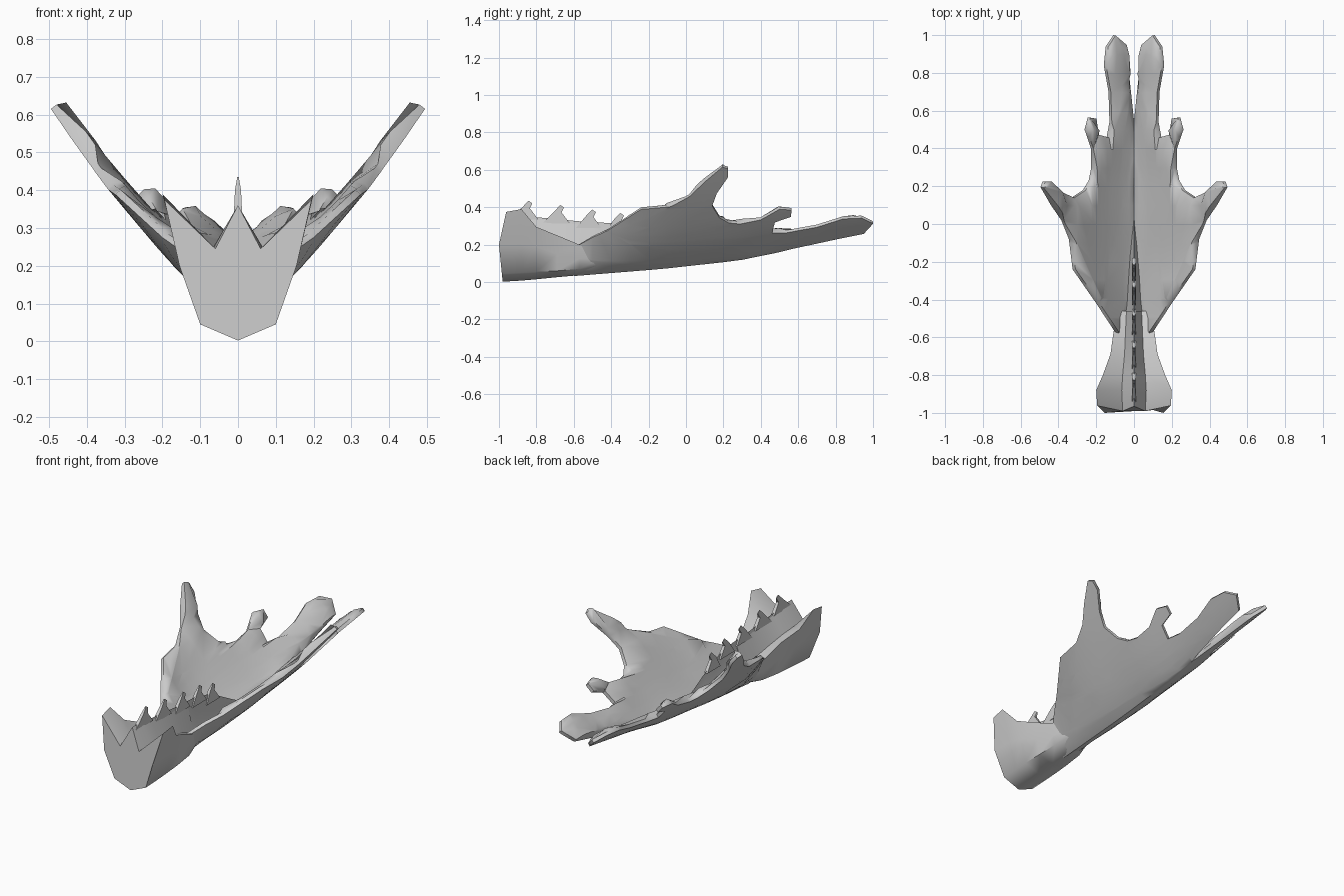
import bpy, bmesh

if "Cube" in bpy.data.objects:
    bpy.data.objects.remove(bpy.data.objects["Cube"])


def lerp(pts, t):
    for (a, u), (b, v) in zip(pts, pts[1:]):
        if t <= b:
            return u + (v - u) * max(0, (t - a) / (b - a))
    return pts[-1][1]


def add_object(bm, name):
    me = bpy.data.meshes.new(name)
    bm.to_mesh(me)
    bm.free()
    ob = bpy.data.objects.new(name, me)
    bpy.context.collection.objects.link(ob)
    bpy.ops.object.select_all(action='DESELECT')
    bpy.context.view_layer.objects.active = ob
    ob.select_set(True)
    return ob


def loft(name, rings, angle=.6):
    bm = bmesh.new()
    vs = [[bm.verts.new(p) for p in r] for r in rings]
    n = len(vs[0])
    for a, b in zip(vs, vs[1:]):
        for i in range(n):
            j = (i + 1) % n
            bm.faces.new((a[i], a[j], b[j], b[i]))
    bm.faces.new(vs[0])
    bm.faces.new(vs[-1])
    bmesh.ops.recalc_face_normals(bm, faces=bm.faces)
    add_object(bm, name)
    bpy.ops.object.shade_smooth_by_angle(angle=angle)


# Curved dish along y: keel height, half width, rise at that width, curve power
KEEL = [(-1, 0), (-.13, .07), (.28, .115), (.55, .17), (.85, .215), (1, .235)]
WIDTH = [(-.58, .095), (-.5, .145), (-.42, .2), (-.24, .325), (-.05, .37), (1, .37)]
RISE = [(-.58, .16), (-.5, .192), (-.42, .228), (-.24, .328), (-.05, .354), (1, .354)]
POWER = [(-.6, 2.4), (-.5, 1.9), (-.4, 1.5), (-.23, 1.35), (0, 1.25), (1, 1.25)]


def height(x, y):
    return lerp(KEEL, y) + lerp(RISE, y) * (abs(x) / lerp(WIDTH, y)) ** lerp(POWER, y)


# Half plan outline with side horn, small prong and tail prong
outline = [(0, -.6), (.095, -.58), (.2, -.42), (.325, -.24), (.345, -.08),
           (.385, .02), (.44, .1), (.495, .195), (.485, .225), (.45, .225),
           (.385, .165), (.33, .14), (.27, .18), (.24, .23), (.228, .29), (.228, .4),
           (.262, .5), (.245, .565), (.212, .56), (.2, .475), (.145, .46),
           (.13, .54), (.135, .7), (.16, .84), (.15, .94), (.11, 1.0),
           (.05, .95), (.035, .78), (.012, .57), (0, .49)]
bm = bmesh.new()
face = bm.faces.new([bm.verts.new((x, y, 0)) for x, y in outline])
face.normal_update()
bmesh.ops.triangulate(bm, faces=[face], ngon_method='EAR_CLIP')
cuts = [((x, 0, 0), (1, 0, 0)) for x in (.05, .09, .17, .25, .33, .41)]
cuts += [((0, y / 100, 0), (0, 1, 0)) for y in range(-50, 100, 10)]
for co, no in cuts:
    bmesh.ops.bisect_plane(bm, geom=bm.verts[:] + bm.edges[:] + bm.faces[:],
                           plane_co=co, plane_no=no, dist=1e-5)
bmesh.ops.remove_doubles(bm, verts=bm.verts, dist=.001)
for v in bm.verts:
    v.co.z = height(v.co.x, v.co.y)
for f in bm.faces:
    f.normal_update()
    if f.normal.z < 0:
        f.normal_flip()
bm.verts.index_update()
rim = [v.index for v in bm.verts if v.is_boundary and v.co.x > .001]
inner = [v.index for v in bm.verts if not (v.is_boundary and v.co.x > .001)]
shell = add_object(bm, "dish_shell")

# Mirror and thicken, thinner at the rim
group = shell.vertex_groups.new(name="thickness")
group.add(rim, .45, 'REPLACE')
group.add(inner, 1, 'REPLACE')
m = shell.modifiers.new("mirror", 'MIRROR')
m.use_clip = True
s = shell.modifiers.new("thickness", 'SOLIDIFY')
s.thickness = .042
s.offset = 1
s.vertex_group = "thickness"
for mod in ("mirror", "thickness"):
    bpy.ops.object.modifier_apply(modifier=mod)
bpy.ops.object.shade_smooth_by_angle(angle=.9)

# Blunt front block: y, keel z, (x, z) of chine, side, rim, trough, then apex z
stations = [
    (-1, .002, (.1, .045), (.155, .2), (.195, .375), (.06, .245), .36),
    (-.88, .008, (.1, .05), (.15, .2), (.2, .39), (.065, .25), .36),
    (-.8, .015, (.1, .055), (.14, .19), (.165, .295), (.06, .24), .34),
    (-.69, .026, (.095, .06), (.113, .15), (.125, .25), (.05, .215), .33),
    (-.57, .037, (.088, .07), (.1, .125), (.108, .2), (.045, .19), .315),
    (-.46, .06, (.06, .09), (.075, .12), (.08, .155), (.04, .145), .3)]
rings = []
for y, keel, chine, side, top, trough, apex in stations:
    half = [chine, side, top, trough]
    ring = [(0, keel)] + half + [(0, apex)] + [(-x, z) for x, z in reversed(half)]
    # the front face bulges forward at mid height
    rings.append([(x, y + (.1 * max(0, .2 - z) + .22 * max(0, z - .2) if y == -1 else 0), z)
                  for x, z in ring])
loft("front_block", rings, .95)

# Central ridge fading back into the dish
ridge = [(-.94, .05, .24, .36), (-.57, .045, .175, .325), (-.4, .04, .1, .315),
         (-.25, .034, .09, .28), (-.12, .026, .09, .21), (.02, .012, .1, .135)]
loft("centre_ridge", [[(-w, y, zb), (w, y, zb), (.3 * w, y, (zb + zt) / 2),
                       (0, y, zt), (-.3 * w, y, (zb + zt) / 2)]
                      for y, w, zb, zt in ridge], .8)

# Hooked teeth leaning backwards along the ridge
for i, (y, top, length) in enumerate([(-.83, .435, .12), (-.66, .412, .11), (-.49, .388, .1),
                                      (-.34, .37, .09), (-.22, .335, .08)]):
    base = top - .1
    prof = [(y - length, base, .011), (y - .045, top - .035, .008), (y - .012, top, .002),
            (y + .008, top - .014, .002), (y - .005, top - .04, .008), (y + .04, base, .011)]
    loft(f"ridge_tooth_{i + 1}", [[(sx * w, py, pz) for py, pz, w in prof] for sx in (-1, 1)])
